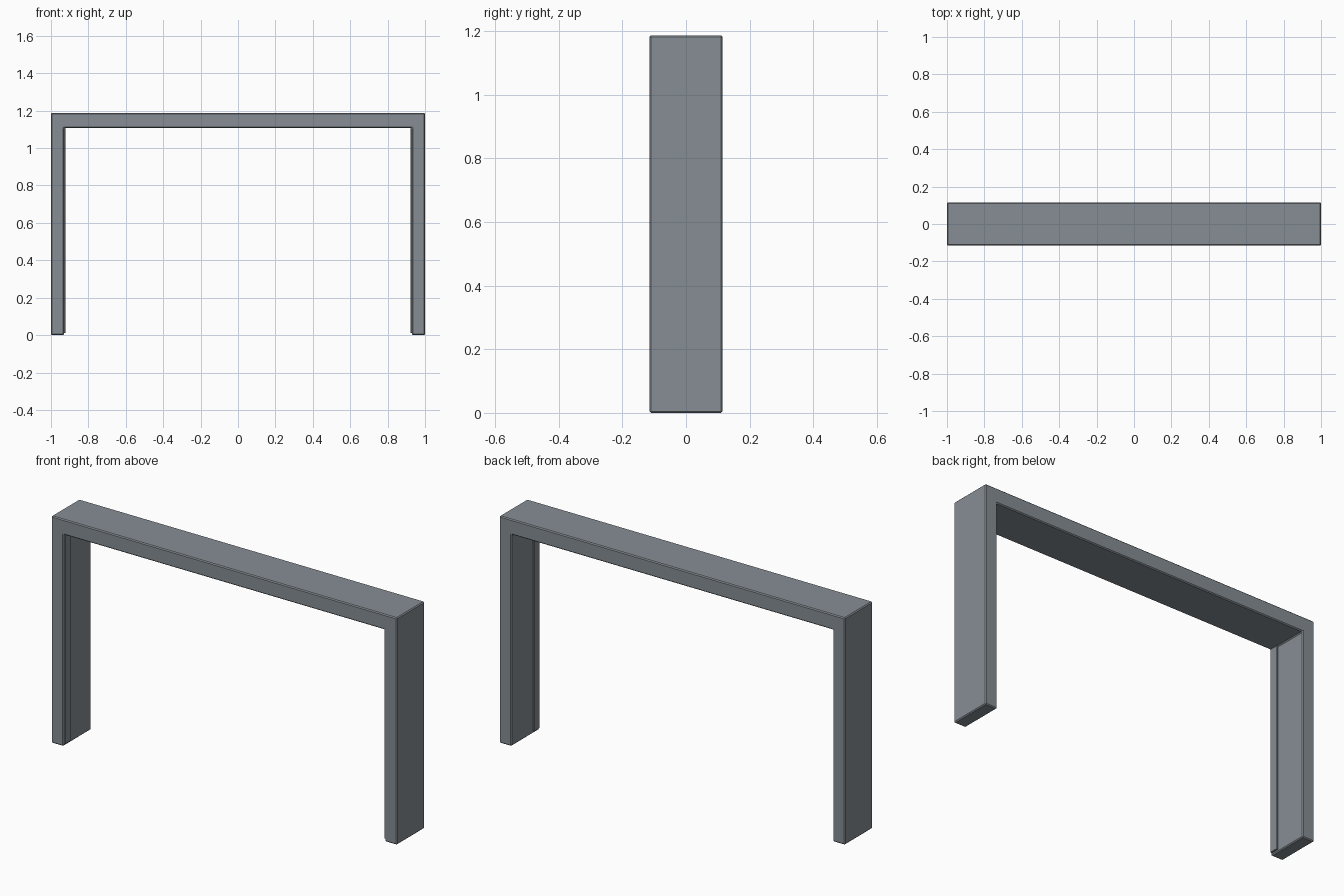
import bpy
import bmesh

cube = bpy.data.objects.get("Cube")
if cube:
    bpy.data.objects.remove(cube, do_unlink=True)

# Overall sizes
HALF_W, HALF_D, HEIGHT = 1.0, 0.115, 1.187
LEG_IN, BEAM_LOW = 0.93, 1.107

steel = bpy.data.materials.new("grey_steel")
steel.use_nodes = True
colour = (0.24, 0.27, 0.295, 1)
steel.diffuse_color = colour
steel.node_tree.nodes["Principled BSDF"].inputs["Base Color"].default_value = colour


def extrude_profile(name, points, y0, y1, bevel):
    """Extrude an x-z outline from y0 to y1 and chamfer its edges."""
    bm = bmesh.new()
    face = bm.faces.new([bm.verts.new((x, y0, z)) for x, z in points])
    out = bmesh.ops.extrude_face_region(bm, geom=[face])
    moved = [v for v in out["geom"] if isinstance(v, bmesh.types.BMVert)]
    bmesh.ops.translate(bm, verts=moved, vec=(0, y1 - y0, 0))
    bmesh.ops.recalc_face_normals(bm, faces=bm.faces)
    mesh = bpy.data.meshes.new(name)
    bm.to_mesh(mesh)
    bm.free()
    mesh.materials.append(steel)
    obj = bpy.data.objects.new(name, mesh)
    bpy.context.collection.objects.link(obj)
    mod = obj.modifiers.new("chamfer", "BEVEL")
    mod.width = bevel
    mod.segments = 1
    return obj


# Portal: two legs and the top beam in one piece
half = [(HALF_W, HEIGHT), (HALF_W, 0), (LEG_IN, 0), (LEG_IN, BEAM_LOW)]
outline = half + [(-x, z) for x, z in reversed(half)]
extrude_profile("portal_frame", outline, -HALF_D, HALF_D, 0.005)

# Thin raised strips on the inner leg faces, near the front
for side, name in ((1, "left_inner_strip"), (-1, "right_inner_strip")):
    x0, x1 = side * (LEG_IN + 0.004), side * (LEG_IN - 0.008)
    strip = [(x0, 0.012), (x1, 0.012), (x1, BEAM_LOW), (x0, BEAM_LOW)]
    extrude_profile(name, strip, -HALF_D + 0.005, -0.063, 0.002)
